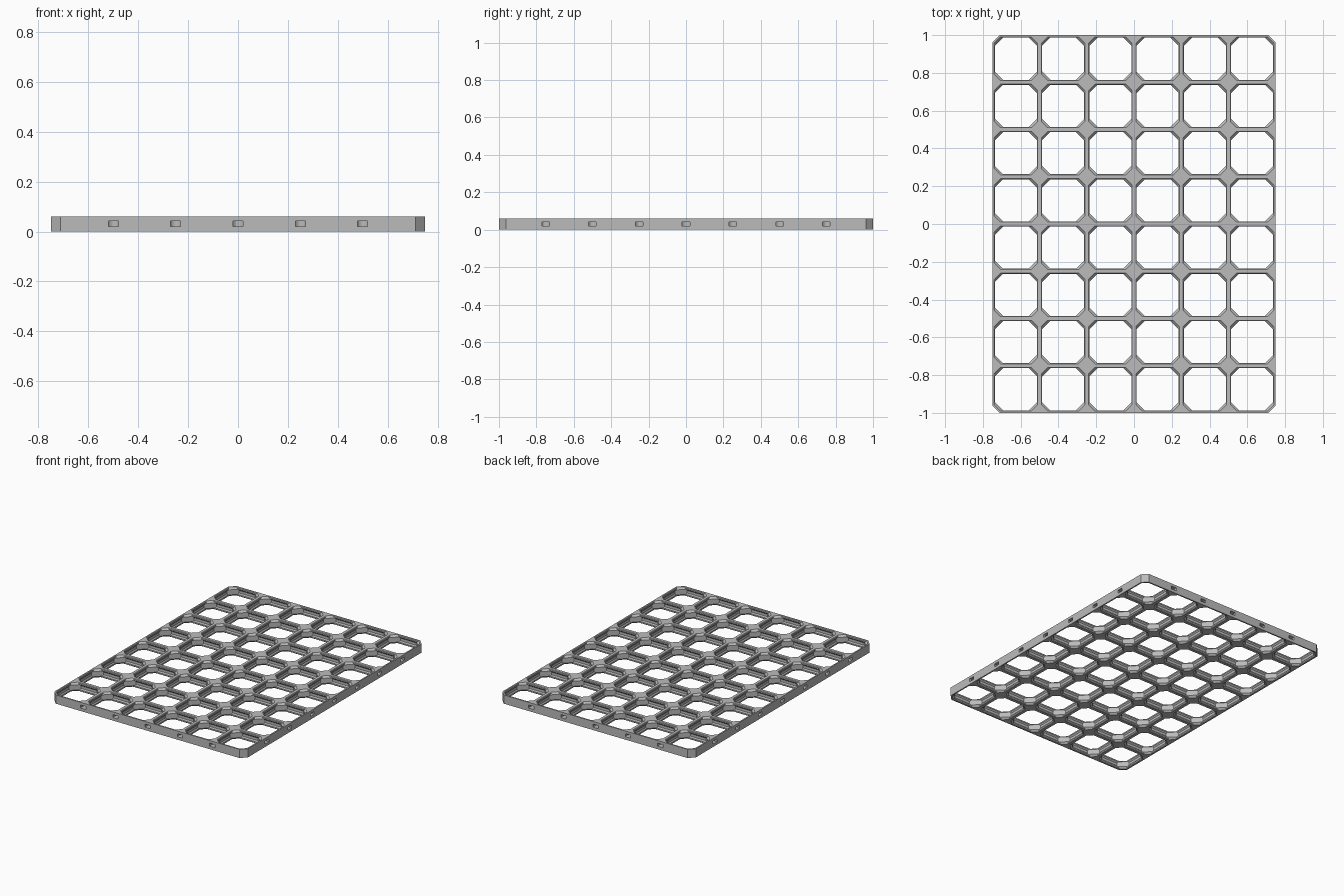
import bpy, bmesh, math
from mathutils import Matrix, Vector

if "Cube" in bpy.data.objects:
    bpy.data.objects.remove(bpy.data.objects["Cube"], do_unlink=True)

COLS, ROWS = 6, 8
PITCH = 0.25
HALF = PITCH / 2
UNIT = PITCH / 28            # design unit
HEIGHT = 6.8

grey = bpy.data.materials.new("plastic_grey")
grey.use_nodes = True
colour = (0.5, 0.5, 0.5, 1)
grey.diffuse_color = colour
grey.node_tree.nodes["Principled BSDF"].inputs["Base Color"].default_value = colour


def make_object(name, bm):
    mesh = bpy.data.meshes.new(name)
    bm.to_mesh(mesh)
    bm.free()
    mesh.materials.append(grey)
    obj = bpy.data.objects.new(name, mesh)
    bpy.context.collection.objects.link(obj)
    return obj


def quarter_turn(x, y, k):
    for _ in range(k):
        x, y = -y, x
    return x, y


def octagon(bm, centre, z, wall, corner):
    """Ring inset from the cell edge by wall, cut across each corner at a diagonal distance."""
    h = HALF - wall * UNIT
    a = HALF - (corner * math.sqrt(2) - wall) * UNIT
    ring = []
    for k in range(4):
        for p in ((h, a), (a, h)):
            x, y = quarter_turn(*p, k)
            ring.append(bm.verts.new((centre.x + x, centre.y + y, z * UNIT)))
    return ring


# Wall profile of one cell: height, wall thickness, corner thickness
CUT = 4.2 / math.sqrt(2)
lower = [(0, 0, CUT), (0, 1.1, 4.17), (0.4, 1.5, 4.57), (1.4, 1.5, 5.57), (2.4, 0.8, 5.57)]
profile = lower + [(HEIGHT - z, w, c) for z, w, c in reversed(lower)]

# Grid plate: lofted cells joined along their shared edges
bm = bmesh.new()
for i in range(COLS):
    for j in range(ROWS):
        centre = Vector(((i + 0.5 - COLS / 2) * PITCH, (j + 0.5 - ROWS / 2) * PITCH))
        rings = [octagon(bm, centre, *level) for level in profile]
        for a, b in zip(rings, rings[1:]):
            for n in range(8):
                m = (n + 1) % 8
                bm.faces.new((a[n], a[m], b[m], b[n]))
        # Corner triangles, left off at the four clipped plate corners
        for k in range(4):
            x, y = quarter_turn(HALF, HALF, k)
            x, y = centre.x + x, centre.y + y
            if abs(x) > COLS * HALF - 0.01 and abs(y) > ROWS * HALF - 0.01:
                continue
            for ring, z in ((rings[0], 0), (rings[-1], HEIGHT * UNIT)):
                bm.faces.new((ring[2 * k], bm.verts.new((x, y, z)), ring[2 * k + 1]))
bmesh.ops.remove_doubles(bm, verts=bm.verts, dist=0.0002)

# Outer rim
bmesh.ops.bridge_loops(bm, edges=[e for e in bm.edges if e.is_boundary])
bmesh.ops.recalc_face_normals(bm, faces=bm.faces)
plate = make_object("grid_plate", bm)

# Connector slots around the rim, with a rounded inner end
outline = [(-1, -2.25), (0.9, -2.25)]
outline += [(2.5 + 2.6 * math.cos(t), 2.6 * math.sin(t))
            for t in (math.radians(-120 + 20 * s) for s in range(13))]
outline += [(0.9, 2.25), (-1, 2.25)]

places = []
for side in (0, 2):
    places += [(side, (n - COLS / 2) * PITCH, ROWS * HALF) for n in range(1, COLS)]
    places += [(side + 1, (n - ROWS / 2) * PITCH, COLS * HALF) for n in range(1, ROWS)]

bm = bmesh.new()
for side, along, reach in places:
    turn = Matrix.Rotation(side * math.pi / 2, 4, "Z")
    base = [bm.verts.new(turn @ Vector((along + v * UNIT, u * UNIT - reach, 2.3 * UNIT)))
            for u, v in outline]
    face = bm.faces.new(base)
    solid = bmesh.ops.extrude_face_region(bm, geom=[face])["geom"]
    bmesh.ops.translate(bm, vec=(0, 0, 2.4 * UNIT),
                        verts=[g for g in solid if isinstance(g, bmesh.types.BMVert)])
bmesh.ops.recalc_face_normals(bm, faces=bm.faces)
cutter = make_object("connector_slot_cutter", bm)
cutter.hide_render = True
cutter.hide_viewport = True

slots = plate.modifiers.new("connector_slots", "BOOLEAN")
slots.operation = "DIFFERENCE"
slots.solver = "EXACT"
slots.object = cutter
